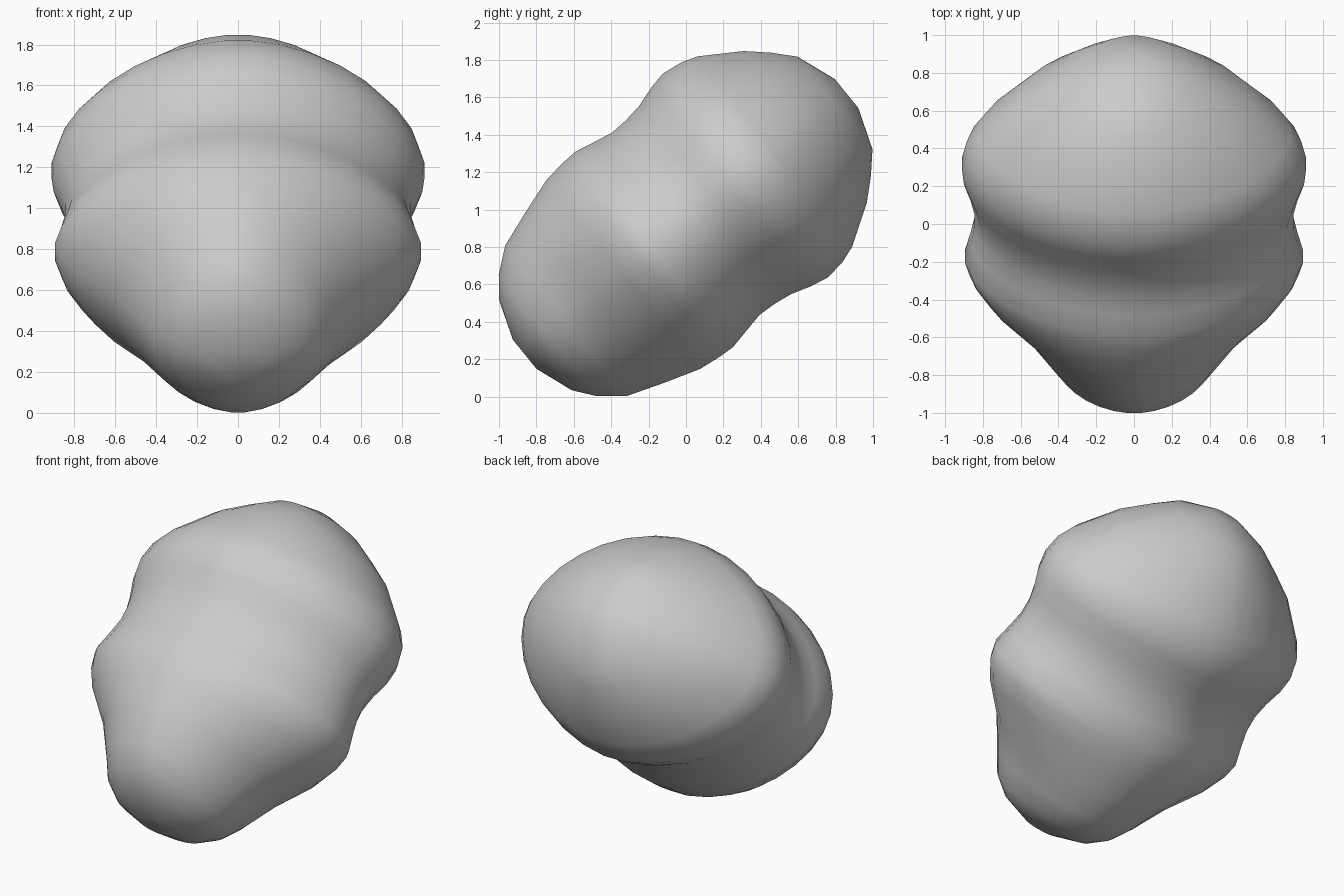
import bpy, bmesh
from math import sin, cos, pi, radians, copysign

if "Cube" in bpy.data.objects:
    bpy.data.objects.remove(bpy.data.objects["Cube"])

TILT = radians(39)      # long axis leans up towards the back
CENTRE_Z = 0.925
SIDES = 32
POWER = 2 / 1.82        # slightly pinched oval cross-section

# Cross-sections: position along axis, half width, half height
SECTIONS = [
    (-1.11, 0.12, 0.10), (-1.035, 0.31, 0.31), (-0.95, 0.41, 0.42),
    (-0.825, 0.48, 0.52), (-0.63, 0.61, 0.59), (-0.43, 0.80, 0.655),
    (-0.31, 0.875, 0.67), (-0.22, 0.90, 0.675), (-0.10, 0.87, 0.65),
    (0.0, 0.85, 0.63), (0.10, 0.848, 0.635), (0.20, 0.87, 0.65),
    (0.31, 0.905, 0.685), (0.41, 0.915, 0.705), (0.52, 0.89, 0.69),
    (0.61, 0.83, 0.66), (0.82, 0.63, 0.526), (0.93, 0.47, 0.425),
    (1.025, 0.32, 0.32), (1.105, 0.11, 0.10),
]


def oval(t, radius):
    return copysign(abs(t) ** POWER, t) * radius


def ring(bm, s, a, b):
    verts = []
    for i in range(SIDES):
        ang = 2 * pi * (i + 0.5) / SIDES
        x, v = oval(cos(ang), a), oval(sin(ang), b)
        y = s * cos(TILT) - v * sin(TILT)
        z = s * sin(TILT) + v * cos(TILT) + CENTRE_Z
        verts.append(bm.verts.new((x, y, z)))
    return verts


# Two-lobed blob lofted through the sections
bm = bmesh.new()
rings = [ring(bm, *sec) for sec in SECTIONS]
for r0, r1 in zip(rings, rings[1:]):
    for i in range(SIDES):
        j = (i + 1) % SIDES
        bm.faces.new((r0[i], r0[j], r1[j], r1[i]))

# Rounded ends
bm.faces.new(rings[0])
bm.faces.new(rings[-1])
bmesh.ops.recalc_face_normals(bm, faces=bm.faces)
for f in bm.faces:
    f.smooth = True

mesh = bpy.data.meshes.new("two_lobed_blob")
bm.to_mesh(mesh)
bm.free()
blob = bpy.data.objects.new("two_lobed_blob", mesh)
bpy.context.collection.objects.link(blob)
